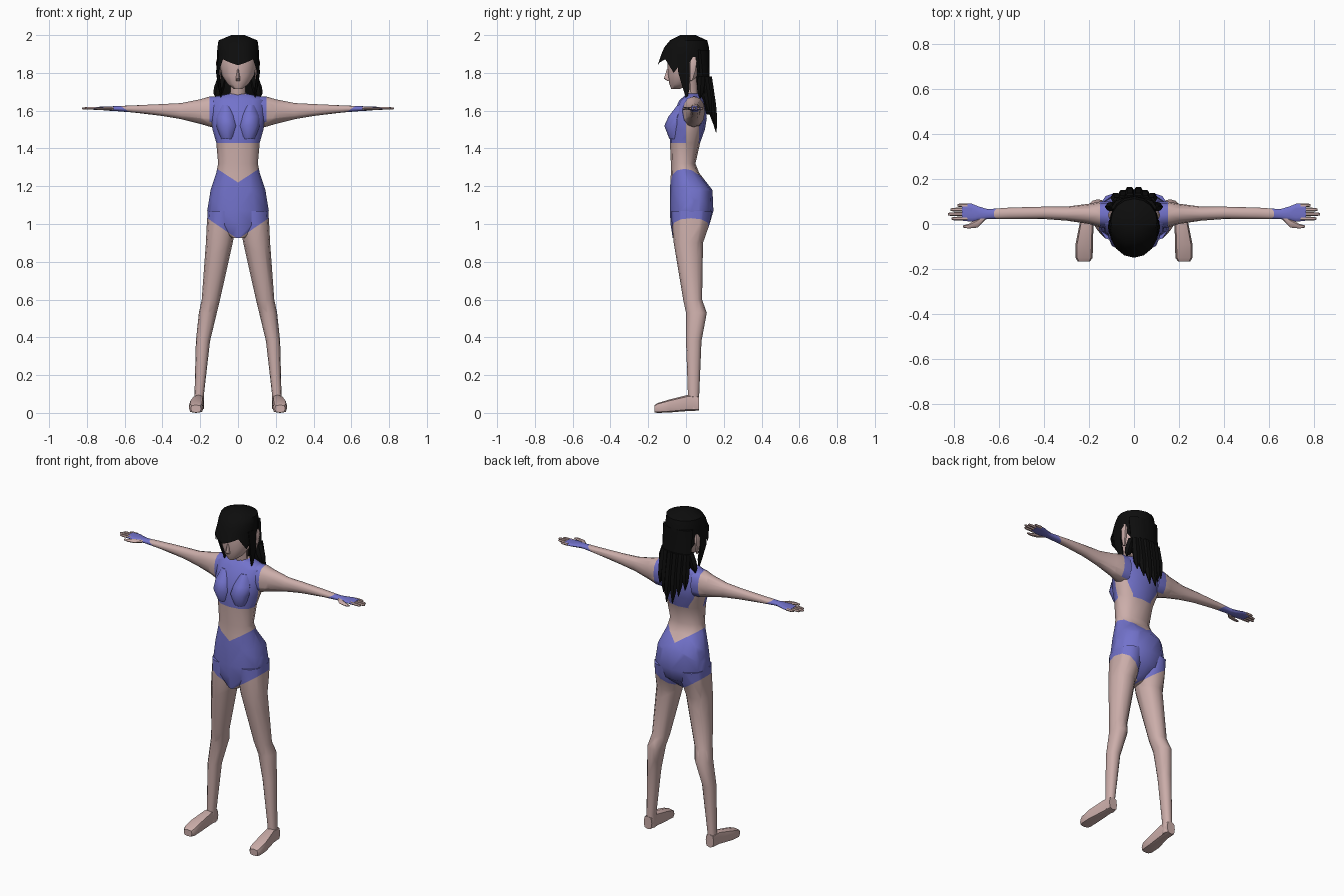
import bpy, bmesh, math
from mathutils import Vector


def material(name, rgb):
    m = bpy.data.materials.new(name)
    m.diffuse_color = (*rgb, 1)
    return m


SKIN = material("skin", (0.60, 0.42, 0.40))
BLUE = material("blue cloth", (0.17, 0.17, 0.60))
BLACK = material("black hair", (0.004, 0.004, 0.004))

# Garment edges as (point, normal); each is also used mirrored in x
CUTS = [((0, 0, 1.22), (-0.65, 0, 1)), ((0, 0, 0.92), (-0.68, 0, 1)),
        ((0, 0, 1.43), (0, 0, 1)), ((0.15, 0, 0), (1, 0, 0)),
        ((0, 0, 0), (0, 1, 0)), ((0, 0.07, 0), (0, 1, 0)), ((0, 0, 1.56), (0, 0, 1))]


def is_cloth(c):
    x = abs(c.x)
    if 0.92 + 0.68 * x < c.z < 1.22 + 0.65 * x:          # briefs
        return True
    side_gap = x > 0.08 and 0 < c.y < 0.07 and c.z < 1.56
    return 1.43 < c.z < 1.685 and x < 0.15 and not side_gap  # cropped top


def loft(name, axis, rows, mat, n=12, power=1.0, mirror=False, cloth=False, edit=None, cap=True):
    """Rows are (position on axis, min1, max1, min2, max2) over the other two axes."""
    bm = bmesh.new()
    others = [i for i in range(3) if i != axis]
    rings = []
    for t, a0, a1, b0, b1 in rows:
        ring = []
        for k in range(n):
            ang = 2 * math.pi * k / n
            c, s = math.cos(ang), math.sin(ang)
            c = math.copysign(abs(c) ** power, c)
            s = math.copysign(abs(s) ** power, s)
            p = [0, 0, 0]
            p[axis] = t
            p[others[0]] = (a0 + a1) / 2 + (a1 - a0) / 2 * c
            p[others[1]] = (b0 + b1) / 2 + (b1 - b0) / 2 * s
            ring.append(bm.verts.new(p))
        rings.append(ring)
    for r, q in zip(rings, rings[1:]):
        for k in range(n):
            j = (k + 1) % n
            bm.faces.new((r[k], r[j], q[j], q[k]))
    bm.faces.new(rings[0])
    if cap:
        bm.faces.new(rings[-1])
    if edit:
        edit(rings)
    bmesh.ops.recalc_face_normals(bm, faces=bm.faces[:])
    if cloth:
        for co, no in CUTS:
            for sx in (1, -1):
                geom = bm.verts[:] + bm.edges[:] + bm.faces[:]
                bmesh.ops.bisect_plane(bm, geom=geom, dist=1e-5,
                                       plane_co=Vector((co[0] * sx, co[1], co[2])),
                                       plane_no=Vector((no[0] * sx, no[1], no[2])))
        for f in bm.faces:
            f.material_index = int(is_cloth(f.calc_center_median()))
    me = bpy.data.meshes.new(name)
    bm.to_mesh(me)
    bm.free()
    me.materials.append(mat)
    if cloth:
        me.materials.append(BLUE)
    me.shade_smooth()
    me.set_sharp_from_angle(angle=math.radians(45))
    ob = bpy.data.objects.new(name, me)
    bpy.context.collection.objects.link(ob)
    if mirror:
        m = ob.modifiers.new("mirror", 'MIRROR')
        m.use_clip = False
        m.use_mirror_merge = False
    return ob


def sym(rows):
    """Rows (z, half width, front, back) centred on x = 0."""
    return [(z, -w, w, f, b) for z, w, f, b in rows]


# Torso and neck
loft("torso", 2, sym([
    (1.69, .045, .0, .075), (1.677, .115, -.01, .085), (1.655, .145, -.035, .10),
    (1.56, .145, -.08, .11), (1.50, .135, -.088, .10), (1.43, .115, -.085, .075),
    (1.32, .105, -.08, .05), (1.27, .115, -.08, .07), (1.18, .145, -.085, .14),
    (1.07, .163, -.085, .145), (1.0, .14, -.082, .125), (.925, .035, -.07, .04)]),
    SKIN, power=.88, cloth=True)
loft("bust", 2, [(1.45, .02, .09, -.088, -.02), (1.52, .0, .115, -.115, 0),
                 (1.57, .012, .112, -.092, 0), (1.63, .04, .09, -.045, 0)],
     BLUE, n=8, mirror=True)
loft("neck", 2, sym([(1.66, .048, .0, .075), (1.70, .04, -.01, .06), (1.79, .04, -.02, .06)]),
     SKIN, n=8)

# Legs and feet
loft("leg", 2, [
    (1.07, .01, .16, -.078, .138), (1.0, .01, .165, -.075, .125), (.9, .028, .17, -.065, .09),
    (.6, .095, .192, -.015, .085), (.53, .112, .207, .0, .11), (.38, .148, .223, .0, .082),
    (.10, .18, .23, .01, .07), (.02, .18, .235, .01, .07)],
    SKIN, power=.9, mirror=True, cloth=True)
loft("foot", 1, [(.07, .182, .236, .012, .09), (.01, .18, .24, .01, .095),
                 (-.09, .182, .26, .002, .07), (-.15, .184, .26, 0, .052),
                 (-.166, .195, .25, .002, .042)],
     SKIN, n=8, power=.6, mirror=True)

# Arms, fingers and thumbs
loft("arm", 0, [
    (.10, -.025, .10, 1.51, 1.677), (.15, -.015, .10, 1.515, 1.675), (.20, .0, .09, 1.53, 1.66),
    (.30, .015, .077, 1.555, 1.64), (.40, .022, .077, 1.572, 1.635), (.55, .022, .073, 1.59, 1.628),
    (.65, .022, .066, 1.598, 1.624), (.69, .016, .078, 1.60, 1.622), (.72, .01, .09, 1.603, 1.621),
    (.765, .015, .09, 1.604, 1.62)],
    SKIN, power=.9, mirror=True, cloth=True)
for i, (y, tip) in enumerate([(.083, .785), (.064, .815), (.044, .826), (.024, .81)]):
    loft(f"finger_{i + 1}", 0, [(.74, y - .009, y + .009, 1.604, 1.62),
                                (tip - .01, y - .008, y + .008, 1.605, 1.619),
                                (tip, y - .005, y + .005, 1.608, 1.616)],
         SKIN, n=6, mirror=True)
loft("thumb", 0, [(.66, .018, .045, 1.602, 1.62), (.695, -.016, .025, 1.602, 1.62),
                  (.735, -.02, .0, 1.603, 1.618), (.76, -.016, -.006, 1.606, 1.615)],
     SKIN, n=6, mirror=True)

# Head, nose and ears
loft("head", 2, sym([
    (1.715, .022, -.078, -.03), (1.74, .055, -.088, .02), (1.785, .085, -.096, .07),
    (1.84, .097, -.098, .09), (1.92, .095, -.095, .10), (1.97, .06, -.06, .07)]), SKIN)
loft("nose", 2, sym([(1.758, .01, -.10, -.08), (1.77, .011, -.117, -.08), (1.82, .004, -.101, -.08)]),
     SKIN, n=8)
loft("ear", 2, [(1.76, .09, .10, .02, .035), (1.81, .09, .114, .018, .052),
                (1.86, .09, .116, .02, .06), (1.885, .095, .108, .035, .05)],
     SKIN, n=6, mirror=True)


# Hair cap, with a jagged lower edge set by how far each point is from the front
def hairline(rings):
    levels = [1.84, 1.855, 1.872, 1.80, 1.87, 1.85, 1.78, 1.75, 1.72]
    for k, v in enumerate(rings[-1]):
        d = abs(k - 12) % 16
        v.co.z = levels[min(d, 16 - d)]


loft("hair_cap", 2, sym([
    (2.0, .035, -.03, .05), (1.972, .103, -.085, .112), (1.935, .109, -.115, .122),
    (1.90, .111, -.13, .125), (1.85, .112, -.15, .125)]),
    BLACK, n=16, edit=hairline, cap=False)

# Side locks in front of the ears
loft("side_lock", 2, [(1.9, .09, .11, -.055, .025), (1.8, .098, .116, -.045, .022),
                      (1.72, .088, .104, -.02, .022), (1.665, .088, .092, .0, .008)],
     BLACK, n=6, mirror=True)

# Back hair and its pointed locks
loft("back_hair", 2, sym([(1.92, .10, .03, .122), (1.8, .098, .05, .126),
                          (1.70, .098, .06, .134), (1.63, .075, .085, .145), (1.58, .04, .11, .15)]),
     BLACK, n=10)
# (root x, tip x, root y, tip y, tip z, half width)
LOCKS = [(.018, .02, .12, .16, 1.485, .025), (.05, .05, .11, .145, 1.53, .024),
         (.075, .085, .10, .13, 1.57, .024), (.08, .115, .08, .075, 1.665, .03)]
for i, (x0, x1, y0, y1, z1, w) in enumerate(LOCKS):
    rows = []
    for t, s in ((0, .9), (.5, 1), (.75, .8), (1, .1)):
        x, y, z = x0 + (x1 - x0) * t, y0 + (y1 - y0) * t, 1.78 + (z1 - 1.78) * t
        rows.append((z, x - w * s, x + w * s, y - .022 * s, y + .022 * s))
    loft(f"back_lock_{i + 1}", 2, rows, BLACK, n=6, mirror=True)
